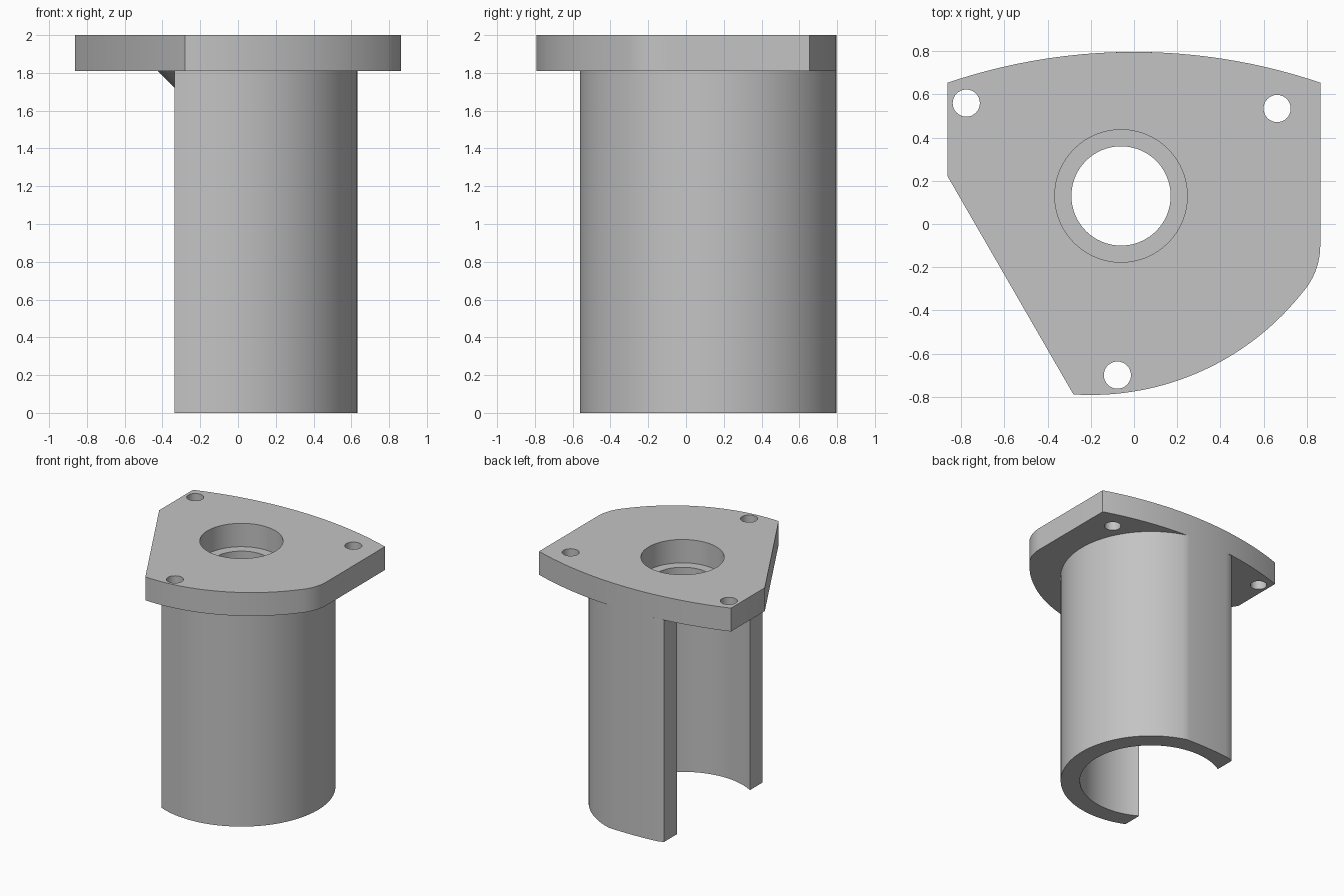
import bpy, bmesh
from math import sin, cos, acos, asin, pi, radians, sqrt

if "Cube" in bpy.data.objects:
    bpy.data.objects.remove(bpy.data.objects["Cube"], do_unlink=True)

grey = bpy.data.materials.new("plain_grey")
grey.use_nodes = True
COLOUR = (0.55, 0.55, 0.55, 1)
grey.diffuse_color = COLOUR
grey.node_tree.nodes["Principled BSDF"].inputs["Base Color"].default_value = COLOUR

CX, CY = -0.06, 0.13              # axis of the tube and bore
Z_PLATE, Z_TOP = 1.81, 2.0
BACK_R, BACK_Y = 2.69, -1.893     # large arc along the back


def arc(cx, cy, r, a0, a1, n):
    return [(cx + r * cos(a0 + (a1 - a0) * i / n),
             cy + r * sin(a0 + (a1 - a0) * i / n)) for i in range(n + 1)]


def circle(cx, cy, r, n=64):
    return arc(cx, cy, r, 0, 2 * pi, n)[:-1]


def finish(name, bm):
    bmesh.ops.remove_doubles(bm, verts=bm.verts, dist=1e-5)
    bmesh.ops.recalc_face_normals(bm, faces=bm.faces)
    me = bpy.data.meshes.new(name)
    bm.to_mesh(me)
    bm.free()
    me.materials.clear()
    me.materials.append(grey)
    ob = bpy.data.objects.new(name, me)
    bpy.context.collection.objects.link(ob)
    bpy.ops.object.select_all(action='DESELECT')
    ob.select_set(True)
    bpy.context.view_layer.objects.active = ob
    bpy.ops.object.shade_smooth_by_angle(angle=radians(30))
    return ob


def extrude_loops(name, loops, z0, z1):
    """Extrude an outline with holes through a filled 2D curve."""
    cu = bpy.data.curves.new(name + "_outline", 'CURVE')
    cu.dimensions = '2D'
    cu.fill_mode = 'BOTH'
    cu.extrude = (z1 - z0) / 2
    for pts in loops:
        sp = cu.splines.new('POLY')
        sp.points.add(len(pts) - 1)
        for p, (x, y) in zip(sp.points, pts):
            p.co = (x, y, 0, 1)
        sp.use_cyclic_u = True
    tmp = bpy.data.objects.new(name + "_outline", cu)
    bpy.context.collection.objects.link(tmp)
    bpy.context.view_layer.update()
    me = bpy.data.meshes.new_from_object(
        tmp.evaluated_get(bpy.context.evaluated_depsgraph_get()))
    bm = bmesh.new()
    bm.from_mesh(me)
    bmesh.ops.translate(bm, verts=bm.verts, vec=(0, 0, (z0 + z1) / 2))
    bpy.data.objects.remove(tmp, do_unlink=True)
    bpy.data.curves.remove(cu)
    bpy.data.meshes.remove(me)
    return finish(name, bm)


# Mounting flange: back arc, straight sides, rounded corner, front arc, slant
half = asin(0.863 / BACK_R)
outline = arc(0, BACK_Y, BACK_R, pi / 2 + half, pi / 2 - half, 32)
outline += arc(0.535, -0.1, 0.328, 0, radians(-37.2), 14)
outline += arc(-0.2, 0.458, 1.25, radians(-37.2), radians(-93.7), 32)[1:]
outline += [(-0.863, 0.22)]
holes = [circle(x, y, 0.063, 32)
         for x, y in ((-0.777, 0.56), (0.663, 0.535), (-0.077, -0.7))]
extrude_loops("flange", [outline, circle(CX, CY, 0.307)] + holes, Z_PLATE, Z_TOP)

# Open tube: cut flat on the right side, trimmed to the back arc
R_OUT, R_IN, CUT = 0.692, 0.545, -0.337 - CX
a_out, a_in = acos(CUT / R_OUT), acos(CUT / R_IN)
outer = [(x, min(y, BACK_Y + sqrt(BACK_R ** 2 - x * x)))
         for x, y in arc(CX, CY, R_OUT, -a_out, a_out, 96)]
inner = arc(CX, CY, R_IN, a_in, -a_in, 80)
extrude_loops("tube", [outer + inner], 0, Z_PLATE)

# Tapered seat under the bore with a smaller through hole
bm = bmesh.new()
profile = [(0.23, Z_PLATE), (0.365, Z_PLATE), (0.25, 1.695), (0.23, 1.695)]
verts = [bm.verts.new((CX + r, CY, z)) for r, z in profile]
edges = [bm.edges.new((verts[i], verts[i - 1])) for i in range(len(verts))]
bmesh.ops.spin(bm, geom=verts + edges, cent=(CX, CY, 0), axis=(0, 0, 1),
               angle=2 * pi, steps=64)
finish("bore_seat", bm)
